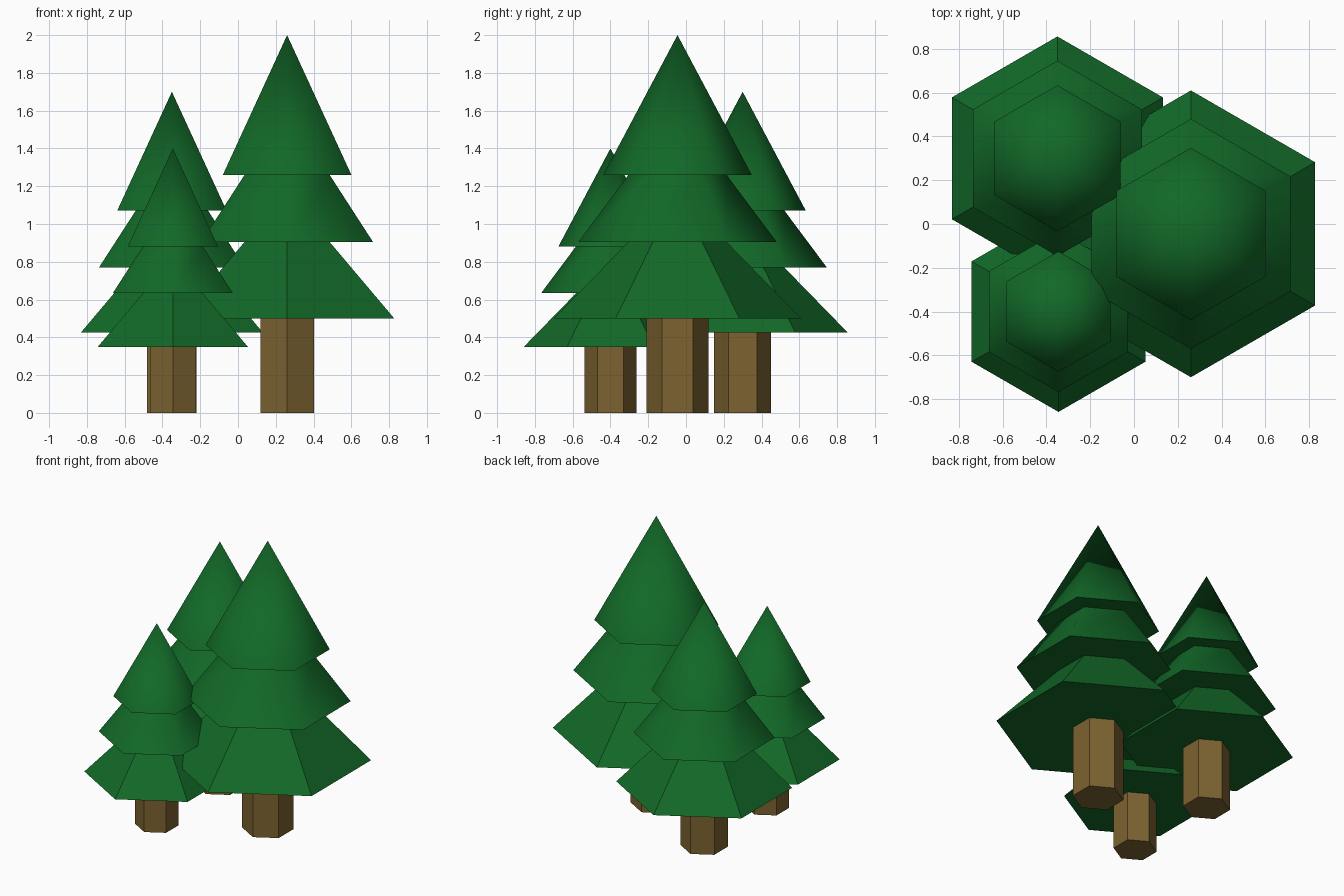
import bpy, bmesh
from math import cos, sin, pi

if "Cube" in bpy.data.objects:
    bpy.data.objects.remove(bpy.data.objects["Cube"])

SIDES = 6


def material(name, color):
    m = bpy.data.materials.new(name)
    m.diffuse_color = color
    m.use_nodes = True
    m.node_tree.nodes["Principled BSDF"].inputs["Base Color"].default_value = m.diffuse_color
    return m


GREEN = material("needles", (0.006, 0.14, 0.021, 1))
BROWN = material("bark", (0.2, 0.122, 0.03, 1))


def lathe(name, profile, mat, smooth_bands=()):
    """Spin (radius, z) points into six sides, with corners pointing along y."""
    bm = bmesh.new()
    rings = []
    for r, z in profile:
        n = SIDES if r > 0 else 1
        rings.append([bm.verts.new((r * cos(pi / 2 + 2 * pi * k / SIDES),
                                    r * sin(pi / 2 + 2 * pi * k / SIDES), z))
                      for k in range(n)])
    for band, (a, b) in enumerate(zip(rings, rings[1:])):
        for k in range(SIDES):
            j = (k + 1) % SIDES
            corners = [a[k % len(a)], a[j % len(a)], b[j % len(b)], b[k % len(b)]]
            face = bm.faces.new(list(dict.fromkeys(corners)))
            face.smooth = band in smooth_bands
    # keep the tier rims crisp
    for ring in rings:
        for e in bm.edges:
            if e.verts[0] in ring and e.verts[1] in ring:
                e.smooth = False
    bmesh.ops.recalc_face_normals(bm, faces=bm.faces)
    mesh = bpy.data.meshes.new(name)
    bm.to_mesh(mesh)
    bm.free()
    mesh.materials.append(mat)
    ob = bpy.data.objects.new(name, mesh)
    bpy.context.collection.objects.link(ob)
    return ob


# trunk and three-tier crown outlines of the full-size tree
TRUNK = [(0, 0), (0.163, 0), (0.163, 0.5)]
CROWN = [(0, 0.5), (0.655, 0.5), (0.26, 0.905), (0.525, 0.905),
         (0.26, 1.26), (0.393, 1.26), (0, 2.0)]

# the same tree at three sizes
for label, x, y, s in (("large", 0.26, -0.045, 1.0),
                       ("medium", -0.35, 0.30, 0.85),
                       ("small", -0.345, -0.40, 0.70)):
    parts = (lathe(label + "_trunk", TRUNK, BROWN),
             lathe(label + "_crown", CROWN, GREEN, smooth_bands=(3, 5)))
    for ob in parts:
        ob.location = (x, y, 0)
        # smaller trees keep a slightly thicker trunk
        t = 0.5 * (s + 1) if ob is parts[0] else s
        ob.scale = (t, t, s)
